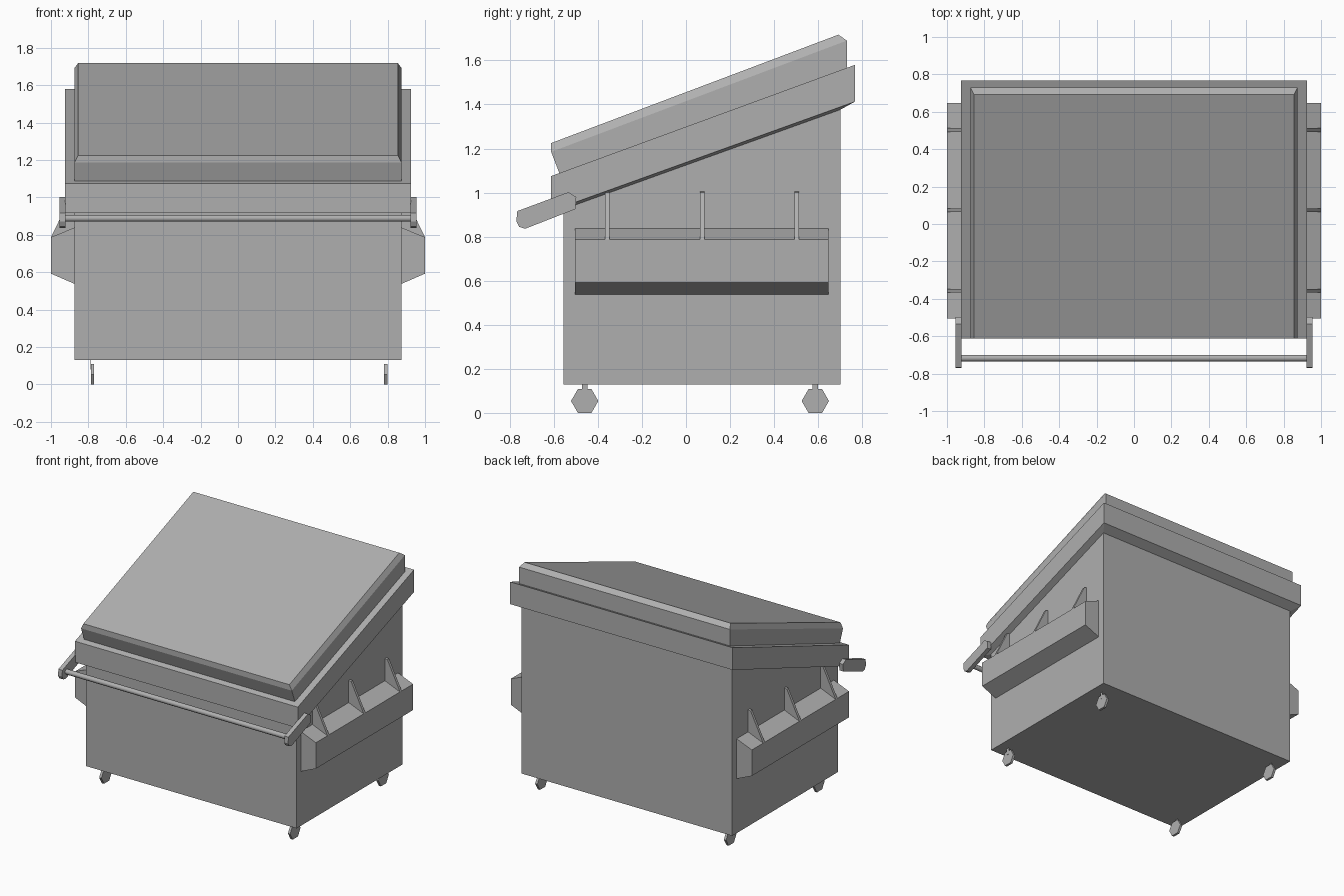
import bpy
import math

if "Cube" in bpy.data.objects:
    bpy.data.objects.remove(bpy.data.objects["Cube"])

# Dark grey paint shared by all parts
grey = bpy.data.materials.new("dark_grey")
grey.diffuse_color = (0.43, 0.43, 0.43, 1.0)
grey.use_nodes = True
grey.node_tree.nodes["Principled BSDF"].inputs["Base Color"].default_value = grey.diffuse_color


def make(name, verts, faces):
    me = bpy.data.meshes.new(name)
    me.from_pydata(verts, [], faces)
    me.update()
    me.materials.append(grey)
    ob = bpy.data.objects.new(name, me)
    bpy.context.collection.objects.link(ob)
    return ob


def stack(name, rings):
    """Closed solid from rectangular rings (half_x, y_front, z_front, y_back, z_back)."""
    verts, faces = [], []
    for x, y0, z0, y1, z1 in rings:
        verts += [(-x, y0, z0), (x, y0, z0), (x, y1, z1), (-x, y1, z1)]
    for r in range(len(rings) - 1):
        for i in range(4):
            j = (i + 1) % 4
            faces.append((4 * r + i, 4 * r + j, 4 * r + 4 + j, 4 * r + 4 + i))
    n = len(verts)
    faces += [(3, 2, 1, 0), (n - 4, n - 3, n - 2, n - 1)]
    return make(name, verts, faces)


def prism(name, profile, axis, a, b):
    """Extrude a counter-clockwise profile: (y, z) along x, or (x, z) along y."""
    n = len(profile)
    if axis == 'x':
        verts = [(t, p, q) for t in (a, b) for p, q in profile]
    else:
        verts = [(p, t, q) for t in (b, a) for p, q in profile]
    faces = [(i, (i + 1) % n, n + (i + 1) % n, n + i) for i in range(n)]
    faces += [tuple(range(n - 1, -1, -1)), tuple(range(n, 2 * n))]
    return make(name, verts, faces)


def mirror_x(ob):
    mod = ob.modifiers.new("mirror", 'MIRROR')
    mod.use_axis = (True, False, False)
    mod.use_mirror_merge = False


# Container body with slanted top
stack("body", [(0.875, -0.555, 0.13, 0.702, 0.13),
               (0.875, -0.555, 0.925, 0.702, 1.377)])

# Overhanging rim
stack("rim", [(0.875, -0.555, 0.925, 0.702, 1.377),
              (0.925, -0.612, 0.917, 0.767, 1.413),
              (0.925, -0.612, 1.075, 0.767, 1.58)])

# Slanted lid with bevelled top edge and undercut front
stack("lid", [(0.875, -0.575, 1.088, 0.73, 1.565),
              (0.875, -0.612, 1.185, 0.73, 1.69),
              (0.855, -0.612, 1.225, 0.692, 1.717)])

# Side lifting pockets
mirror_x(prism("side_pocket", [(0.875, 0.538), (1.0, 0.592), (1.0, 0.787), (0.875, 0.838)],
               'y', -0.505, 0.648))

# Gusset fins above the pockets
for i, y in enumerate((-0.357, 0.073, 0.503)):
    mirror_x(prism(f"gusset_{i + 1}", [(0.875, 0.838), (1.0, 0.787), (0.896, 1.0), (0.875, 1.005)],
                   'y', y - 0.01, y + 0.01))

# Front handle: side arms and cross bar
mirror_x(prism("handle_arm", [(-0.73, 0.836), (-0.502, 0.925), (-0.498, 0.98), (-0.534, 1.002),
                              (-0.766, 0.916), (-0.77, 0.87), (-0.757, 0.845)],
               'x', 0.922, 0.955))
bar = [(-0.717 + 0.019 * math.cos(math.tau * (i + 0.5) / 8),
        0.888 + 0.019 * math.sin(math.tau * (i + 0.5) / 8)) for i in range(8)]
rod = prism("handle_bar", bar, 'x', -0.925, 0.925)
bpy.context.view_layer.objects.active = rod
rod.select_set(True)
bpy.ops.object.shade_smooth_by_angle(angle=math.radians(50))

# Six-sided caster wheels with paper-thin fork plates
for end, y in (("front", -0.46), ("back", 0.587)):
    for side, x in (("left", -0.778), ("right", 0.789)):
        wheel = [(y + 0.062 * math.cos(math.tau * i / 6),
                  0.054 + 0.062 * math.sin(math.tau * i / 6)) for i in range(6)]
        prism(f"{end}_{side}_wheel", wheel, 'x', x - 0.009, x + 0.009)
        edge = x + math.copysign(0.0095, x)
        prism(f"{end}_{side}_fork", [(y - 0.012, 0.08), (y + 0.012, 0.08),
                                     (y + 0.012, 0.135), (y - 0.012, 0.135)],
              'x', edge - 0.0005, edge + 0.0005)
